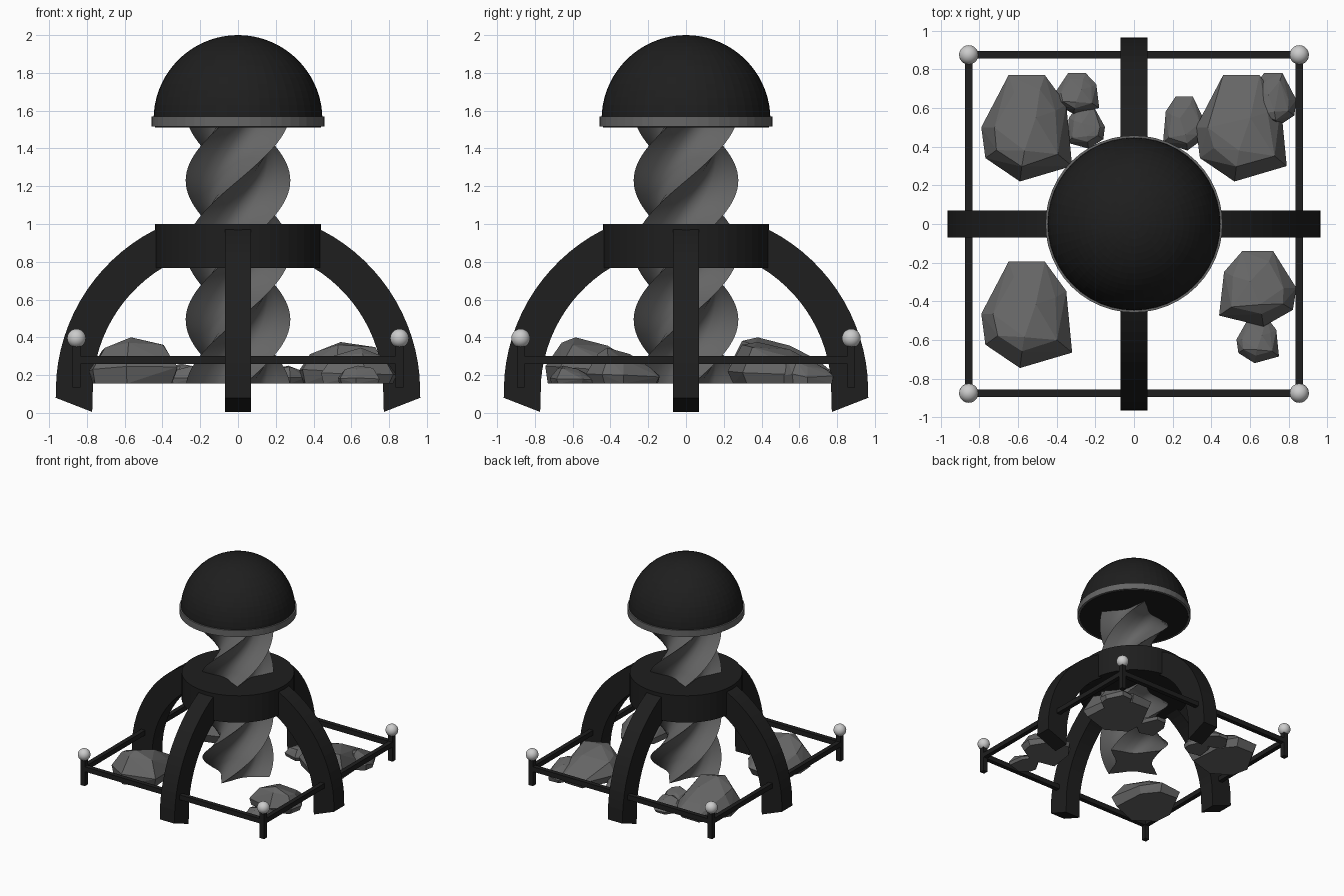
import bpy, bmesh, math, random
from mathutils import Vector

if "Cube" in bpy.data.objects:
    bpy.data.objects.remove(bpy.data.objects["Cube"])

random.seed(4)


def material(name, v):
    m = bpy.data.materials.new(name)
    m.diffuse_color = (v, v, v, 1)
    m.use_nodes = True
    m.node_tree.nodes["Principled BSDF"].inputs["Base Color"].default_value = m.diffuse_color
    return m


BLACK, GREY, PALE = material("black", 0.013), material("grey", 0.13), material("pale", 0.55)


def finish(name, bm, mat):
    bmesh.ops.recalc_face_normals(bm, faces=bm.faces)
    me = bpy.data.meshes.new(name)
    bm.to_mesh(me)
    bm.free()
    me.materials.append(mat)
    ob = bpy.data.objects.new(name, me)
    bpy.context.collection.objects.link(ob)
    return ob


def loft(name, rings, mat):
    """Join closed rings of points into a capped skin."""
    bm = bmesh.new()
    loops = [[bm.verts.new(p) for p in r] for r in rings]
    n = len(loops[0])
    for a, b in zip(loops, loops[1:]):
        for i in range(n):
            j = (i + 1) % n
            bm.faces.new((a[i], a[j], b[j], b[i]))
    bm.faces.new(loops[0][::-1])
    bm.faces.new(loops[-1])
    return finish(name, bm, mat)


def lathe(name, profile, mat, n=48):
    return loft(name, [[(r * math.cos(i * math.tau / n), r * math.sin(i * math.tau / n), z)
                        for i in range(n)] for r, z in profile], mat)


def box(name, centre, size, mat):
    bm = bmesh.new()
    bmesh.ops.create_cube(bm, size=1)
    for v in bm.verts:
        v.co = Vector(c + s * k for c, s, k in zip(centre, size, v.co))
    return finish(name, bm, mat)


# Domed cap, its rim, and the collar that joins the legs
dome = [(0.44, 1.512)] + [(0.447 * math.cos(a), 1.553 + 0.447 * math.sin(a))
                          for a in (math.radians(5 * i) for i in range(18))] + [(0.004, 2.0)]
lathe("dome_cap", dome, BLACK)
lathe("cap_rim", [(0.458, 1.515), (0.458, 1.57)], GREY)
lathe("collar", [(0.44, 0.768), (0.44, 1.0)], BLACK)

# Twisted four-bladed column
section = []
for k in range(4):
    for r, deg in ((0.277, 0), (0.2, 14), (0.157, 29), (0.145, 45), (0.157, 61), (0.2, 76)):
        section.append((r, math.radians(deg + 90 * k)))
rings = []
for s in range(61):
    z = 0.155 + 1.375 * s / 60
    t = 4.26 * (z - 1.23)
    rings.append([(r * math.cos(a + t), r * math.sin(a + t), z) for r, a in section])
column = loft("twisted_column", rings, GREY)
bpy.context.view_layer.objects.active = column
column.select_set(True)
bpy.ops.object.shade_smooth_by_angle(angle=math.radians(30))
column.select_set(False)

# Four arched legs with slanted feet
arc = [math.radians(5 + 58 * i / 14) for i in range(15)]
pairs = [((0.965, 0.08), (0.772, 0.005))]
pairs += [((0.965 * math.cos(a), 0.11 + 0.965 * math.sin(a)),
           (0.77 * math.cos(a), 0.11 + 0.77 * math.sin(a))) for a in arc]
pairs.append(((0.36, 0.97), (0.3, 0.79)))
for k, side in enumerate(("right", "back", "left", "front")):
    leg = loft(side + "_leg", [[(o[0], -0.07, o[1]), (o[0], 0.07, o[1]),
                                (i[0], 0.07, i[1]), (i[0], -0.07, i[1])] for o, i in pairs], BLACK)
    leg.rotation_euler.z = k * math.pi / 2

# Square fence with ball-topped corner posts
FX, FY = 0.855, 0.875
for s in (-1, 1):
    box("long_rail", (0, s * FY, 0.28), (2 * FX, 0.038, 0.042), BLACK)
    box("side_rail", (s * FX, 0, 0.28), (0.038, 2 * FY, 0.042), BLACK)
    for t in (-1, 1):
        box("corner_post", (s * FX, t * FY, 0.245), (0.042, 0.042, 0.22), BLACK)
        bm = bmesh.new()
        bmesh.ops.create_uvsphere(bm, u_segments=20, v_segments=12, radius=0.05)
        ball = finish("post_ball", bm, PALE)
        ball.location = (s * FX, t * FY, 0.395)
        ball.data.shade_smooth()

# Faceted boulders with flat undersides, all scaled from one outline
OUTLINE = [(-0.4, 1), (0.4, 1), (0.87, 0.45), (1, -0.71), (-0.15, -1), (-0.91, -0.56), (-1, 0.02)]


def rock(name, cx, cy, hx, hy, top, flip=1):
    bm = bmesh.new()
    h = top - 0.155
    peak = (-0.05, -0.42)
    for scale, low, slope in ((0.93, 0, 0), (1, 0.28, 0.05), (0.72, 0.68, 0.2)):
        for x, y in OUTLINE:
            f = scale * (1 if scale == 1 else random.uniform(0.92, 1.03))
            z = 0 if low == 0 else h * (low - slope * y + random.uniform(-0.06, 0.06))
            bm.verts.new((cx + flip * x * f * hx, cy + y * f * hy, 0.155 + z))
    bm.verts.new((cx + flip * peak[0] * hx, cy + peak[1] * hy, top))
    bm.verts.new((cx + flip * 0.2 * hx, cy + 0.2 * hy, 0.155 + h * 0.82))
    res = bmesh.ops.convex_hull(bm, input=bm.verts)
    bmesh.ops.delete(bm, geom=[v for v in res["geom_interior"] if isinstance(v, bmesh.types.BMVert)],
                     context='VERTS')
    bmesh.ops.dissolve_limit(bm, angle_limit=math.radians(4), verts=bm.verts, edges=bm.edges)
    finish(name, bm, GREY)


rock("back_left_boulder", -0.555, 0.495, 0.235, 0.275, 0.40)
rock("front_left_boulder", -0.555, -0.47, 0.235, 0.275, 0.40)
rock("back_right_boulder", 0.555, 0.495, 0.235, 0.275, 0.375)
rock("front_right_boulder", 0.64, -0.335, 0.2, 0.195, 0.345, -1)
rock("small_rock_1", 0.64, -0.60, 0.11, 0.12, 0.25)
rock("small_rock_2", 0.26, 0.52, 0.11, 0.14, 0.25, -1)
rock("small_rock_3", 0.72, 0.64, 0.12, 0.14, 0.30, -1)
rock("small_rock_4", -0.295, 0.675, 0.115, 0.105, 0.26)
rock("small_rock_5", -0.25, 0.50, 0.1, 0.11, 0.25, -1)
